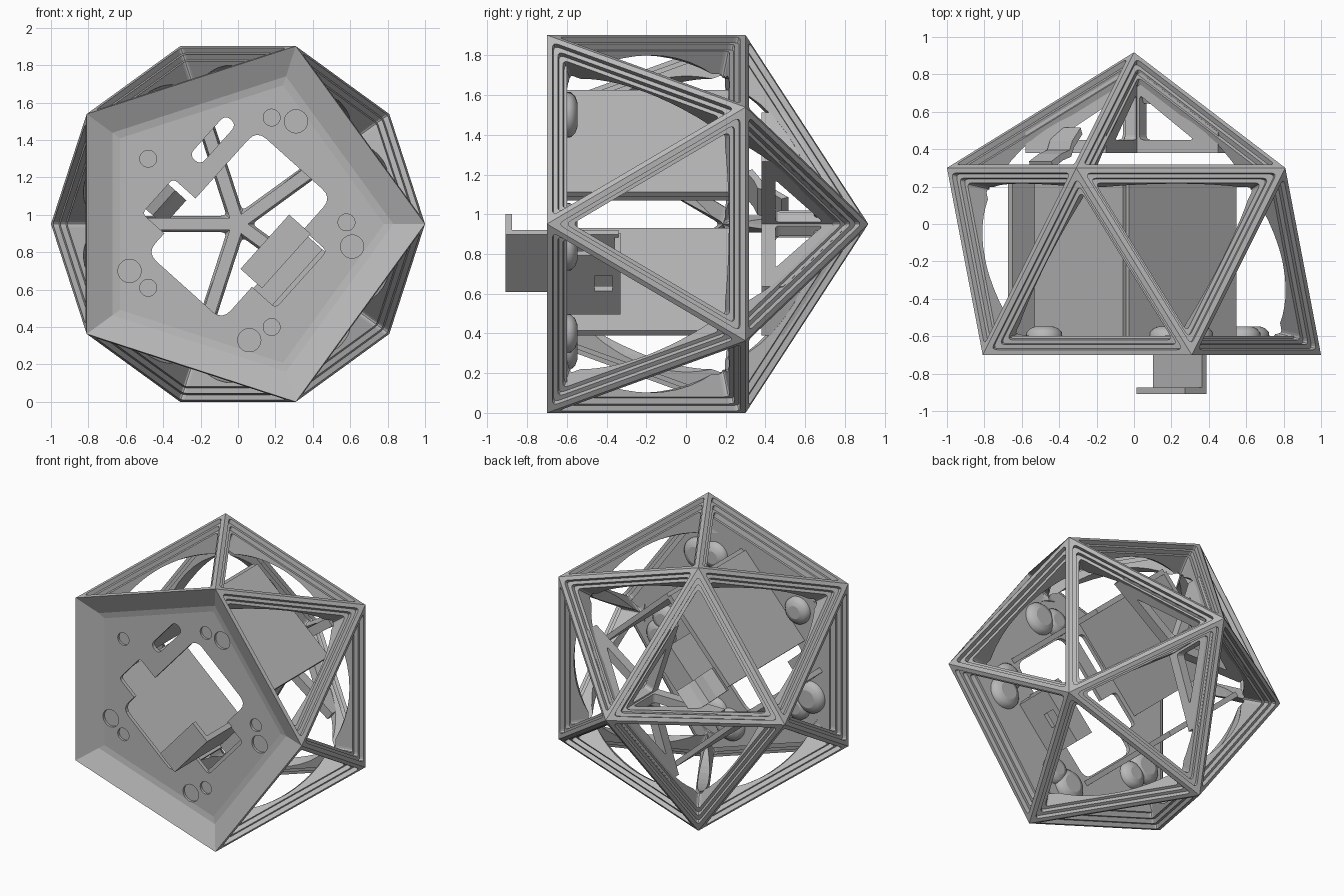
import bpy, bmesh
from math import cos, sin, pi, sqrt
from mathutils import Vector, Matrix

if "Cube" in bpy.data.objects:
    bpy.data.objects.remove(bpy.data.objects["Cube"])

grey = bpy.data.materials.new("plain grey")
grey.use_nodes = True
grey.diffuse_color = (0.48, 0.48, 0.48, 1)
grey.node_tree.nodes["Principled BSDF"].inputs["Base Color"].default_value = (0.48, 0.48, 0.48, 1)

MID = Vector((0, -0.2, sin(0.4 * pi)))      # centre of the round cavity
FRONT, BACK, PLATE = -0.7, 0.3, -0.6        # front rim, rear ring, back of plate
CAVITY = 0.85


def finish(bm, name, matrix=None):
    if matrix:
        bm.transform(matrix)
    bmesh.ops.recalc_face_normals(bm, faces=bm.faces)
    mesh = bpy.data.meshes.new(name)
    bm.to_mesh(mesh)
    bm.free()
    mesh.materials.append(grey)
    ob = bpy.data.objects.new(name, mesh)
    bpy.context.collection.objects.link(ob)
    return ob


def loft(name, rings, matrix=None):
    """Closed solid through a stack of equal-sized rings of points."""
    bm = bmesh.new()
    loops = [[bm.verts.new(p) for p in r] for r in rings]
    n = len(loops[0])
    for a, b in zip(loops, loops[1:]):
        for k in range(n):
            bm.faces.new((a[k], a[(k + 1) % n], b[(k + 1) % n], b[k]))
    bm.faces.new(loops[0])
    bm.faces.new(loops[-1])
    return finish(bm, name, matrix)


def lift(outline, height):
    return [(p[0], p[1], height) for p in outline]


def rounded(points, r, steps=4):
    """Round the corners of a flat outline."""
    pts = [Vector(p) for p in points]
    out = []
    for i, p in enumerate(pts):
        a = p + (pts[i - 1] - p).normalized() * r
        b = p + (pts[(i + 1) % len(pts)] - p).normalized() * r
        for k in range(steps + 1):
            t = k / steps
            out.append(a * (1 - t) ** 2 + p * 2 * t * (1 - t) + b * t ** 2)
    return out


def combine(target, other, mode="DIFFERENCE"):
    """Apply a boolean and remove the helper."""
    other.hide_render = True
    mod = target.modifiers.new("cut", "BOOLEAN")
    mod.operation, mod.solver, mod.object = mode, "MANIFOLD", other
    bpy.context.view_layer.update()
    done = target.evaluated_get(bpy.context.evaluated_depsgraph_get())
    mesh = bpy.data.meshes.new_from_object(done)
    target.modifiers.clear()
    target.data = mesh
    bpy.data.objects.remove(other)


def ball(radius):
    bm = bmesh.new()
    bmesh.ops.create_uvsphere(bm, u_segments=64, v_segments=32, radius=radius)
    bmesh.ops.translate(bm, verts=bm.verts, vec=MID)
    bmesh.ops.bisect_plane(bm, geom=bm.verts[:] + bm.edges[:] + bm.faces[:],
                           plane_co=(0, PLATE, 0), plane_no=(0, -1, 0), clear_outer=True)
    bmesh.ops.holes_fill(bm, edges=[e for e in bm.edges if e.is_boundary])
    return finish(bm, "cavity")


def ring(radius, y, turn=0.0):
    return [Vector((radius * cos(turn + k * 0.4 * pi), y, MID.z + radius * sin(turn + k * 0.4 * pi)))
            for k in range(5)]


# Solid body: front pentagon, rear pentagon, rear point
points = ring(1, FRONT) + ring(1, BACK, pi / 5) + [Vector((0, MID.y + sqrt(5) / 2, MID.z))]
triangles = []
for k in range(5):
    n = (k + 1) % 5
    triangles += [(k, n, k + 5), (k + 5, n + 5, n), (k + 5, n + 5, 10)]
bm = bmesh.new()
corners = [bm.verts.new(p) for p in points]
for tri in triangles:
    bm.faces.new([corners[i] for i in tri])
bm.faces.new(corners[:5])
frame = finish(bm, "frame")
combine(frame, ball(CAVITY))

# Stepped, rounded window in each triangular side
for tri in triangles:
    tips = [points[i] for i in tri]
    c = sum(tips, Vector()) / 3
    z = (c - MID).normalized()
    x = (tips[0] - c).normalized()
    place = Matrix.Translation(c) @ Matrix((x, z.cross(x), z)).transposed().to_4x4()
    reach = (tips[0] - c).length
    rings = []
    for inset, top, bottom in ((0.028, 0.05, -0.03), (0.05, -0.03, -0.06), (0.07, -0.06, -0.3)):
        r = reach - 2 * inset
        outline = rounded([(r * cos(a * 2 * pi / 3), r * sin(a * 2 * pi / 3)) for a in range(3)], 0.035)
        rings += [lift(outline, top), lift(outline, bottom)]
    combine(frame, loft("window", rings, place))

# Front plate, then its sloping recess
combine(frame, loft("plate", [ring(0.9, -0.65), ring(0.9, PLATE + 0.002)]), "UNION")
combine(frame, loft("recess", [ring(1.055, -0.722), ring(0.83, -0.632), ring(0.78, -0.625)]))

# Webs with a triangular hole under the five rear struts
for k in range(5):
    a = pi / 5 + k * 0.4 * pi
    spoke = Matrix(((cos(a), 0, -sin(a), 0), (0, 1, 0, 0), (sin(a), 0, cos(a), MID.z), (0, 0, 0, 1)))
    web = [(0, 0.38), (0.58, 0.38), (0.58, 0.49), (0, 0.85)]
    gap = rounded([(0.06, 0.45), (0.42, 0.45), (0.06, 0.69)], 0.025)
    part = loft("rear_web", [lift(web, -0.032), lift(web, 0.032)], spoke)
    combine(part, loft("gap", [lift(gap, -0.1), lift(gap, 0.1)], spoke))

# Tilted axes shared by the opening, the bay and the clips
c, s = cos(0.84), sin(0.84)
TILT = Matrix(((c, s, 0, 0), (0, 0, 1, 0), (s, -c, 0, MID.z), (0, 0, 0, 1)))
UPRIGHT = Matrix(((1, 0, 0, 0), (0, 0, 1, 0), (0, 1, 0, 0), (0, 0, 0, 1)))


def block(name, u0, u1, v0, v1, y0, y1, soft=0.0):
    outline = [(u0, v0), (u1, v0), (u1, v1), (u0, v1)]
    if soft:
        outline = rounded(outline, soft)
    return loft(name, [lift(outline, y0), lift(outline, y1)], TILT)


# Main opening, clip slots
for u0, u1, v0, v1, soft in ((-0.44, 0.44, -0.26, 0.28, 0.07), (-0.2, 0.21, 0.1, 0.45, 0.03),
                             (-0.3, -0.05, -0.42, -0.15, 0.03), (0.1, 0.39, -0.44, -0.36, 0.039)):
    combine(frame, block("slot", u0, u1, v0, v1, -0.8, -0.55, soft))


def disc(name, x, z, steps):
    circle = [(cos(k * pi / 16), sin(k * pi / 16)) for k in range(32)]
    return loft(name, [lift([(x + r * a, z + r * b) for a, b in circle], y) for r, y in steps], UPRIGHT)


# Shallow round sockets in the plate
for x, z, r in ((0.18, 1.52, 0.045), (0.31, 1.50, 0.062), (0.58, 0.96, 0.045), (0.61, 0.83, 0.062),
                (0.18, 0.40, 0.045), (0.06, 0.33, 0.062), (-0.48, 0.61, 0.045), (-0.58, 0.70, 0.062),
                (-0.48, 1.30, 0.045)):
    combine(frame, disc("socket", x, z, ((r, -0.75), (r, -0.608))))
    # Soft pad behind each socket
    pad = disc("socket_pad", x, z, [(r + grow, PLATE + rise) for grow, rise in
                                    ((0.052, -0.002), (0.05, 0.02), (0.03, 0.042), (0, 0.053))])
    for f in pad.data.polygons:
        f.use_smooth = len(f.vertices) == 4

# Walls of the bay, trimmed to the round cavity
for name, u0, u1, v0, v1 in (("upper_bay_wall", 0.45, 0.485, -0.47, 0.3),
                             ("lower_bay_wall", -0.485, -0.45, -0.47, 0.3),
                             ("side_bay_wall", -0.25, 0.46, -0.49, -0.455)):
    wall = block(name, u0, u1, v0, v1, PLATE - 0.01, 0.26)
    combine(wall, ball(CAVITY + 0.012), "INTERSECT")

# Large sprung clip with a hooked lip
block("clip_arm", -0.17, 0.22, 0.29, 0.325, -0.9, -0.34)
block("clip_lip", -0.17, 0.22, 0.17, 0.325, -0.908, -0.875)
block("clip_bend", -0.2, 0.2, 0.29, 0.46, -0.36, -0.33)
clip_return = block("clip_return", -0.2, 0.2, 0.425, 0.46, -0.61, -0.34)
combine(clip_return, block("notch", -0.04, 0.06, 0.4, 0.5, -0.46, -0.37))

# Curled latch at the back of the bay
path = [Vector(p) for p in ((-0.5, 0.3), (-0.43, 0.34), (-0.37, 0.36), (-0.35, 0.41), (-0.29, 0.48))]
strip = path + [p + Vector((-0.012, 0.035)) for p in reversed(path)]
loft("rear_latch", [[(u, v, y) for v, y in strip] for u in (-0.27, -0.09)], TILT)
